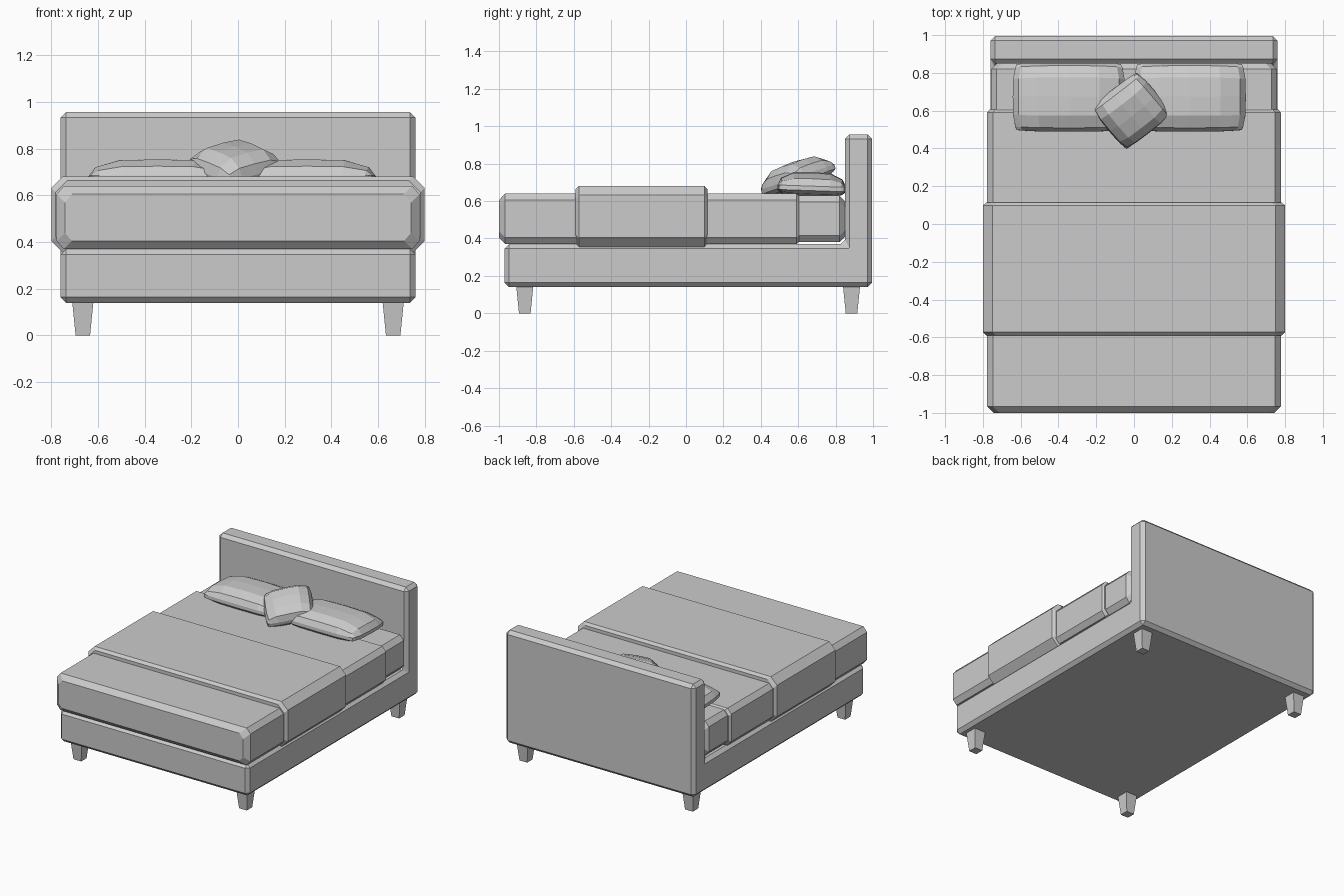
import bpy, bmesh
from math import radians
from mathutils import Matrix, Vector

if "Cube" in bpy.data.objects:
    bpy.data.objects.remove(bpy.data.objects["Cube"])


def finish(name, bm):
    bmesh.ops.recalc_face_normals(bm, faces=bm.faces)
    me = bpy.data.meshes.new(name)
    bm.to_mesh(me)
    bm.free()
    ob = bpy.data.objects.new(name, me)
    bpy.context.collection.objects.link(ob)
    return ob


def loft(name, rings):
    """Skin a list of equal-length closed point rings, capped at both ends."""
    bm = bmesh.new()
    vs = [[bm.verts.new(p) for p in r] for r in rings]
    n = len(vs[0])
    for a, b in zip(vs, vs[1:]):
        for i in range(n):
            j = (i + 1) % n
            bm.faces.new((a[i], a[j], b[j], b[i]))
    bm.faces.new(vs[0])
    bm.faces.new(vs[-1])
    return finish(name, bm)


def bedding(name, hw, z0, z1, cx, cz, stations):
    """Octagonal section swept along y; each station is (y, inset)."""
    rings = []
    for y, d in stations:
        w, lo, hi = hw - d, z0 + d, z1 - d
        rings.append([(w, y, lo + cz), (w, y, hi - cz), (w - cx, y, hi), (cx - w, y, hi),
                      (-w, y, hi - cz), (-w, y, lo + cz), (cx - w, y, lo), (w - cx, y, lo)])
    return loft(name, rings)


def pillow(name, hx, hy, up, down, matrix):
    """Two puffed grids joined at a thin rim."""
    t = [-1, -0.9, -0.55, 0, 0.55, 0.9, 1]
    n = len(t)
    bm = bmesh.new()
    sheets = []
    for h, rim in ((up, 0.012), (-down, -0.012)):
        sheet = []
        for u in t:
            for v in t:
                puff = ((1 - u ** 4) * (1 - v ** 4)) ** 0.6
                x = u * hx * (1 - 0.07 * v ** 4)
                y = v * hy * (1 - 0.05 * u ** 4)
                sheet.append(bm.verts.new(matrix @ Vector((x, y, rim + h * puff))))
        for i in range(n - 1):
            for j in range(n - 1):
                k = i * n + j
                bm.faces.new([sheet[q] for q in (k, k + 1, k + n + 1, k + n)])
        sheets.append(sheet)
    rim = ([i * n for i in range(n)] + [(n - 1) * n + j for j in range(1, n)]
           + [i * n + n - 1 for i in range(n - 2, -1, -1)] + list(range(n - 2, 0, -1)))
    a, b = sheets
    for p, q in zip(rim, rim[1:] + rim[:1]):
        bm.faces.new((a[p], a[q], b[q], b[p]))
    return finish(name, bm)


# Bed base and headboard: one L-shaped profile across x
side = [(-0.97, 0.14), (0.995, 0.14), (0.995, 0.957), (0.85, 0.957), (0.85, 0.37), (-0.97, 0.37)]
frame = loft("bed_frame", [[(x, y, z) for y, z in side] for x in (-0.76, 0.76)])
bev = frame.modifiers.new("bevel", 'BEVEL')
bev.width = 0.024
bev.segments = 1
bev.limit_method = 'ANGLE'

# Mattress, duvet and throw
bedding("mattress", 0.757, 0.38, 0.63, 0.03, 0.035, [(-0.95, 0.03), (-0.9, 0), (0.82, 0), (0.85, 0.03)])
bedding("duvet", 0.777, 0.37, 0.64, 0.03, 0.035,
        [(-1.0, 0.035), (-0.967, 0), (0.59, 0), (0.605, 0.012)])
bedding("throw_blanket", 0.80, 0.355, 0.682, 0.05, 0.05,
        [(-0.59, 0.018), (-0.572, 0), (0.098, 0), (0.114, 0.018)])

# Two sleeping pillows and a tilted square cushion
for name, x in (("left_pillow", -0.345), ("right_pillow", 0.295)):
    pillow(name, 0.297, 0.183, 0.075, 0.035,
           Matrix.Translation((x, 0.672, 0.668)) @ Matrix.Rotation(radians(-2), 4, 'X'))
pillow("small_cushion", 0.163, 0.152, 0.085, 0.04,
       Matrix.Translation((-0.013, 0.60, 0.717)) @ Matrix.Rotation(radians(19), 4, 'X')
       @ Matrix.Rotation(radians(39), 4, 'Z'))

# Tapered legs
for end, y in (("front", -0.862), ("back", 0.885)):
    for hand, x in (("left", -0.665), ("right", 0.665)):
        loft(f"{end}_{hand}_leg",
             [[(x + sx * r, y + sy * r, z) for sx, sy in ((-1, -1), (1, -1), (1, 1), (-1, 1))]
              for z, r in ((0, 0.031), (0.15, 0.046))])
